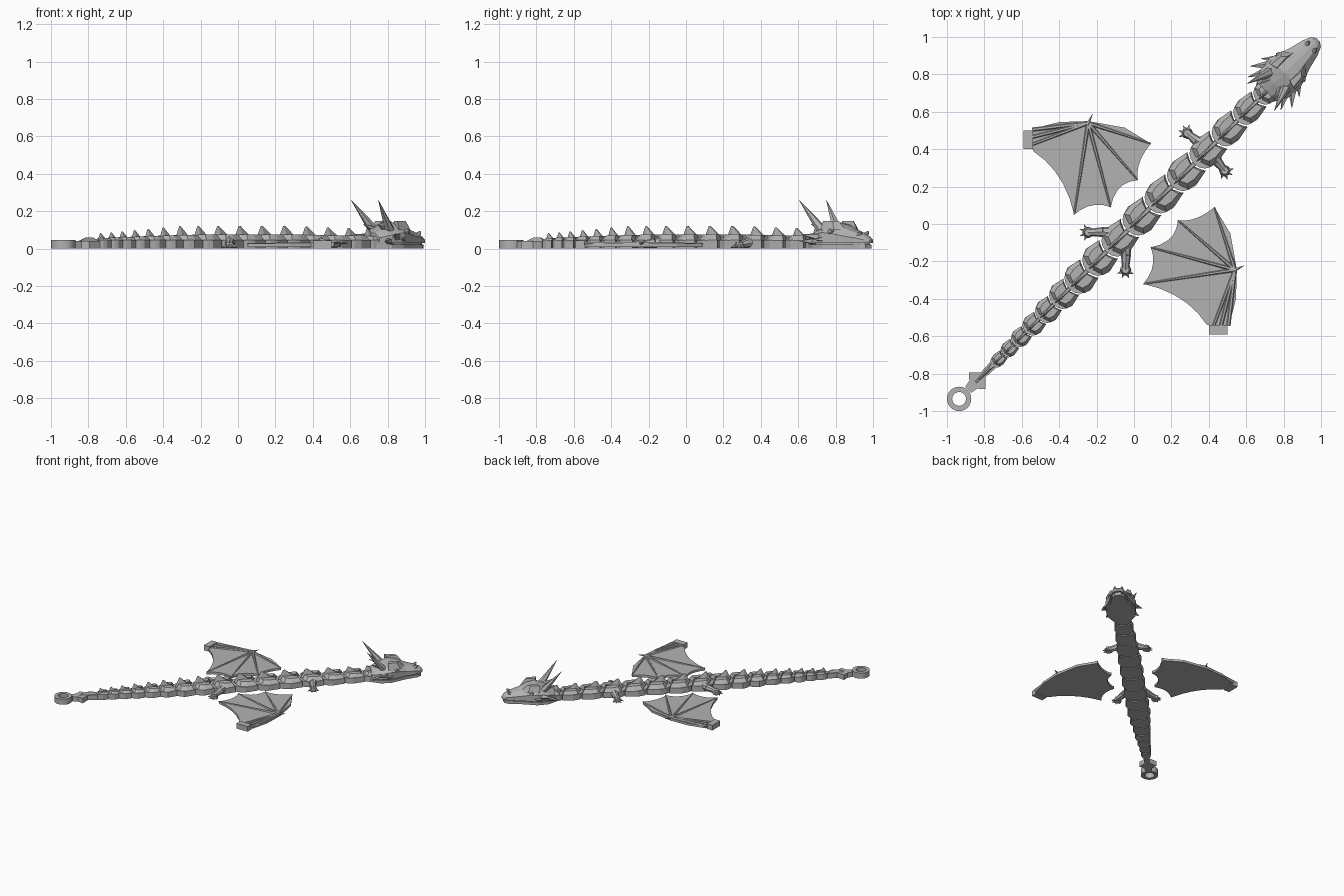
import bpy, bmesh, math
from mathutils import Vector

if "Cube" in bpy.data.objects:
    bpy.data.objects.remove(bpy.data.objects["Cube"])

R = math.sqrt(0.5)
gray = bpy.data.materials.new("stone_gray")
gray.diffuse_color = (0.45, 0.45, 0.45, 1)
gray.use_nodes = True
gray.node_tree.nodes["Principled BSDF"].inputs["Base Color"].default_value = gray.diffuse_color


class Part:
    """Mesh built along the body axis (u forward, v left), laid on the diagonal."""

    def __init__(self, name):
        self.name, self.bm = name, bmesh.new()

    def loft(self, rings):
        rows = [[self.bm.verts.new(((u - v) * R, (u + v) * R, z)) for u, v, z in r] for r in rings]
        n = len(rows[0])
        for a, b in zip(rows, rows[1:]):
            for i in range(n):
                j = (i + 1) % n
                self.bm.faces.new((a[i], a[j], b[j], b[i]))
        self.bm.faces.new(rows[0][::-1])
        self.bm.faces.new(rows[-1])

    def prism(self, outline, z0, z1):
        self.loft([[(u, v, z) for u, v in outline] for z in (z0, z1)])

    def taper(self, base, z0, top, z1):
        self.loft([[(u, v, z0) for u, v in base], [(u, v, z1) for u, v in top]])

    def spike(self, a, b, r0, r1=0.001, n=5):
        a, b = Vector(a), Vector(b)
        d = (b - a).normalized()
        p = d.cross(Vector((0, 0, 1)) if abs(d.z) < 0.9 else Vector((1, 0, 0))).normalized()
        q = d.cross(p)
        ang = [2 * math.pi * i / n for i in range(n)]
        self.loft([[c + (p * math.cos(t) + q * math.sin(t)) * r for t in ang] for c, r in ((a, r0), (b, r1))])

    def done(self):
        bmesh.ops.recalc_face_normals(self.bm, faces=self.bm.faces)
        me = bpy.data.meshes.new(self.name)
        self.bm.to_mesh(me)
        self.bm.free()
        me.materials.append(gray)
        ob = bpy.data.objects.new(self.name, me)
        bpy.context.collection.objects.link(ob)
        return ob


def uv(x, y):
    return ((x + y) * R, (y - x) * R)


# Body: chain of links with a round rear that sits in the hollow of the next link
joints = [0.93, 0.78, 0.62, 0.455, 0.286, 0.117, -0.05, -0.21, -0.355, -0.49, -0.61, -0.72, -0.82, -0.91, -0.99, -1.07]


def half_width(u):
    return min(0.088, 0.028 + (u + 1.13) * 0.083) if u < 0.3 else 0.088 - max(0, u - 0.45) * 0.04


def arc(c, w, depth):
    return [(c + depth * (1 - math.cos(t)), w * math.sin(t)) for t in [math.radians(-75 + 25 * i) for i in range(7)]]


front = 1.06
for k, rear in enumerate(joints):
    w = half_width((rear + front) / 2)
    wf, L = w * 0.82, front - rear
    depth = w * 0.75
    part = Part(f"body_link_{k + 1}")
    hollow = arc(front - 0.009, wf, depth * 0.6)
    back = arc(rear, w * 0.9, depth)
    mid = rear + L * 0.55
    base = back + [(mid, w)] + hollow[::-1] + [(mid, -w)]
    part.prism(base, 0, 0.045)
    h = 0.045 + 0.33 * w
    for s in (1, -1):
        # overlapping side scale
        b = [(rear + 0.18 * L, s * w * 0.2), (rear + 0.3 * L, s * w * 0.86), (mid + 0.1 * L, s * w * 0.97),
             (front + 0.1 * L, s * w * 0.8), (front - 0.05 * L, s * w * 0.2)]
        t = [(rear + 0.3 * L, s * w * 0.12), (rear + 0.4 * L, s * w * 0.55), (mid + 0.1 * L, s * w * 0.66),
             (front - 0.02 * L, s * w * 0.6), (front - 0.1 * L, s * w * 0.12)]
        part.taper(b, 0.044, t, h)
    # back fin
    f = w * 0.24
    part.taper([(rear + 0.08 * L, 0), (rear + 0.45 * L, f), (front + 0.02 * L, f * 0.5),
                (front + 0.02 * L, -f * 0.5), (rear + 0.45 * L, -f)], 0.04,
               [(rear + 0.33 * L, 0), (rear + 0.36 * L, 0.002), (rear + 0.4 * L, 0.002),
                (rear + 0.4 * L, -0.002), (rear + 0.36 * L, -0.002)], 0.055 + 0.75 * w)
    # hinge pin
    part.spike((rear - 0.03, 0, 0.022), (rear + 0.03, 0, 0.022), 0.012, 0.012, 6)
    part.done()
    front = rear

# Tail tip, spade and ring
tail = Part("tail_spade")
tail.prism([(-1.065, 0.022), (-1.14, 0.018), (-1.185, 0.064), (-1.215, 0.03), (-1.255, 0.022),
            (-1.255, -0.022), (-1.215, -0.03), (-1.185, -0.064), (-1.14, -0.018), (-1.065, -0.022)], 0, 0.04)
tail.taper([(-1.06, 0.012), (-1.2, 0.006), (-1.2, -0.006), (-1.06, -0.012)], 0.04,
           [(-1.1, 0.002), (-1.15, 0.002), (-1.15, -0.002), (-1.1, -0.002)], 0.06)
tail.done()

ring = Part("tail_ring")
n = 32
rows = []
for i in range(n):
    t = 2 * math.pi * i / n
    rows.append([ring.bm.verts.new((-0.935 + r * math.cos(t), -0.935 + r * math.sin(t), z))
                 for r, z in ((0.065, 0), (0.065, 0.045), (0.037, 0.045), (0.037, 0))])
for i in range(n):
    for j in range(4):
        a, b = rows[i], rows[(i + 1) % n]
        ring.bm.faces.new((a[j], b[j], b[(j + 1) % 4], a[(j + 1) % 4]))
ring.done()

# Head: faceted skull above a slimmer lower jaw
skull = Part("skull")
skull.loft([[(u, -w, 0.03), (u, -w, 0.03 + (h - 0.03) * 0.5), (u, -w * 0.5, h * 0.96), (u, 0, h),
             (u, w * 0.5, h * 0.96), (u, w, 0.03 + (h - 0.03) * 0.5), (u, w, 0.03)]
            for u, w, h in ((1.0, 0.07, 0.085), (1.06, 0.105, 0.115), (1.14, 0.115, 0.142), (1.2, 0.095, 0.13),
                            (1.26, 0.074, 0.105), (1.33, 0.057, 0.085), (1.375, 0.038, 0.066), (1.393, 0.012, 0.045))])
skull.done()
jaw = Part("lower_jaw")
half = [(0.98, 0.06), (1.06, 0.105), (1.14, 0.11), (1.26, 0.066), (1.35, 0.045), (1.38, 0.022)]
jaw.prism(half + [(u, -v) for u, v in half[::-1]], 0, 0.022)
half = [(u - 0.008, v * 0.9) for u, v in half]
jaw.prism(half + [(u, -v) for u, v in half[::-1]], 0.02, 0.034)
jaw.done()

# Wing outline points: wrist, finger tips and the scallops between them (x, y)
tips = [(0.09, 0.43), (0.02, 0.235), (-0.125, 0.09), (-0.32, 0.05), (-0.54, 0.39)]
scallops = [(0.03, 0.33), (-0.075, 0.195), (-0.225, 0.10), (-0.40, 0.25)]
wrist = (-0.245, 0.54)
edge = [(-0.54, 0.51), (-0.40, 0.545), (-0.245, 0.55), (-0.05, 0.515)]
for a, m, b in zip(tips, scallops, tips[1:]):
    for i in range(5):
        t = i / 5
        edge.append(tuple((1 - t) * (1 - 2 * t) * p + 4 * t * (1 - t) * q + t * (2 * t - 1) * r
                          for p, q, r in zip(a, m, b)))
edge.append(tips[-1])

for side, s in (("left", 1), ("right", -1)):
    def P(x, y, z=None):
        u, v = uv(x, y)
        return (u, s * v) if z is None else (u, s * v, z)

    # Wing membrane, finger bones, arm bones, mounting tab and claw
    wing = Part(f"{side}_wing")
    wing.prism([P(*p) for p in edge], 0.008, 0.026)
    for x, y in tips[:4]:
        wing.spike(P(*wrist, 0.026), P(x, y, 0.026), 0.011, 0.004, 6)
    for y, r in ((0.505, 0.011), (0.465, 0.010), (0.425, 0.008)):
        wing.spike(P(*wrist, 0.028), P(-0.545, y, 0.026), 0.010, r, 6)
    wing.spike(P(-0.25, 0.53, 0.028), P(-0.222, 0.588, 0.03), 0.012)
    wing.prism([P(-0.59, 0.40), P(-0.59, 0.50), P(-0.54, 0.50), P(-0.54, 0.40)], 0, 0.042)
    wing.done()

    # Legs: thigh, shin, foot and claws
    for leg, hip, knee, foot in (("front", (0.38, 0.425), (0.335, 0.445), (0.285, 0.485)),
                                 ("rear", (-0.11, -0.05), (-0.165, -0.043), (-0.245, -0.045))):
        g = Part(f"{side}_{leg}_leg")
        g.spike(P(*hip, 0.035), P(*knee, 0.03), 0.034, 0.027, 8)
        g.spike(P(*knee, 0.03), P(*foot, 0.02), 0.027, 0.018, 8)
        g.spike(P(*foot, 0.002), P(*foot, 0.036), 0.031, 0.02, 8)
        d = math.atan2(foot[1] - knee[1], foot[0] - knee[0])
        for a in (-1.1, -0.4, 0.4, 1.1):
            c, e = math.cos(d + a), math.sin(d + a)
            g.spike(P(foot[0] + 0.015 * c, foot[1] + 0.015 * e, 0.016),
                    P(foot[0] + 0.048 * c, foot[1] + 0.048 * e, 0.005), 0.012)
        g.done()

    # Horn, cheek spikes, brow, eye and nostril
    horn = Part(f"{side}_horn")
    horn.spike((1.085, s * 0.06, 0.10), (0.958, s * 0.103, 0.26), 0.028, 0.001, 6)
    horn.done()
    cheek = Part(f"{side}_cheek_spikes")
    for a, b, r in (((1.11, 0.09, 0.06), (1.035, 0.158, 0.075), 0.026), ((1.07, 0.08, 0.04), (0.985, 0.125, 0.04), 0.024),
                    ((1.16, 0.085, 0.05), (1.105, 0.145, 0.05), 0.022), ((1.08, 0.04, 0.1), (1.0, 0.055, 0.13), 0.02)):
        cheek.spike((a[0], s * a[1], a[2]), (b[0], s * b[1], b[2]), r)
    cheek.done()
    brow = Part(f"{side}_brow")
    brow.taper([(1.13, s * 0.04), (1.12, s * 0.1), (1.21, s * 0.095), (1.25, s * 0.045)], 0.10,
               [(1.13, s * 0.05), (1.12, s * 0.085), (1.19, s * 0.078), (1.21, s * 0.055)], 0.148)
    brow.spike((1.18, s * 0.08, 0.09), (1.19, s * 0.105, 0.092), 0.022, 0.01, 8)
    brow.spike((1.33, s * 0.025, 0.07), (1.352, s * 0.027, 0.09), 0.016, 0.006, 6)
    brow.done()
